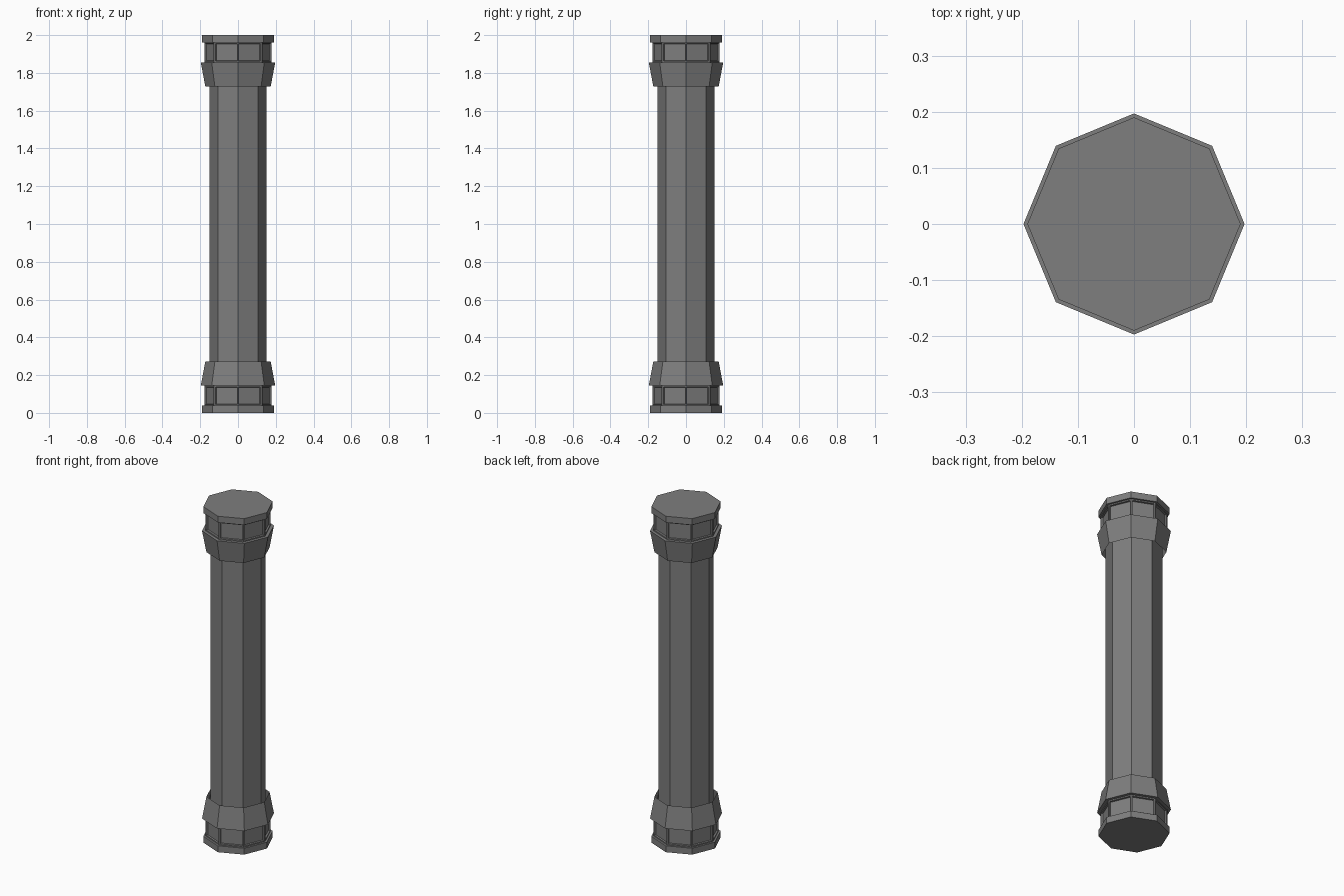
import bpy, bmesh
from math import cos, sin, pi

if "Cube" in bpy.data.objects:
    bpy.data.objects.remove(bpy.data.objects["Cube"])

SIDES = 8
dark = bpy.data.materials.new("dark_grey")
dark.diffuse_color = (0.21, 0.21, 0.21, 1)
dark.use_nodes = True
dark.node_tree.nodes["Principled BSDF"].inputs["Base Color"].default_value = dark.diffuse_color


def lathe(name, profile, cap_start=False, mirrored=True, panel_band=None):
    """Sweep an (r, z) profile round an octagon; corners lie on the axes."""
    bm = bmesh.new()
    rings = [[bm.verts.new((r * cos(2 * pi * i / SIDES), r * sin(2 * pi * i / SIDES), z))
              for i in range(SIDES)] for r, z in profile]
    panels = []
    for k in range(len(rings) - 1):
        a, b = rings[k], rings[k + 1]
        for i in range(SIDES):
            j = (i + 1) % SIDES
            f = bm.faces.new((a[i], a[j], b[j], b[i]))
            if k == panel_band:
                panels.append(f)
    if cap_start:
        bm.faces.new(rings[0][::-1])
    bm.normal_update()
    # Recessed panels, each with a narrow frame
    if panels:
        bmesh.ops.inset_individual(bm, faces=panels, thickness=0.010, depth=0)
        bmesh.ops.inset_individual(bm, faces=panels, thickness=0.002, depth=-0.010)
    # Repeat the part at the other end of the column
    if mirrored:
        dup = bmesh.ops.duplicate(bm, geom=bm.verts[:] + bm.edges[:] + bm.faces[:])["geom"]
        for v in (g for g in dup if isinstance(g, bmesh.types.BMVert)):
            v.co.z = 2 - v.co.z
        bmesh.ops.reverse_faces(bm, faces=[g for g in dup if isinstance(g, bmesh.types.BMFace)])
    me = bpy.data.meshes.new(name)
    bm.to_mesh(me)
    bm.free()
    me.materials.append(dark)
    ob = bpy.data.objects.new(name, me)
    bpy.context.collection.objects.link(ob)
    return ob


# Long plain shaft, running on inside the open collars
lathe("shaft", [(0.151, 0.144), (0.151, 1.856)], mirrored=False)
# End plates: foot and top
lathe("end_plates", [(0.19, 0), (0.19, 0.038), (0.178, 0.038)], cap_start=True)
# Panelled necks between plates and collars
lathe("panelled_necks", [(0.178, 0.038), (0.178, 0.144)], panel_band=0)
# Flared collars tapering towards the shaft, with a ledge at the wide end
lathe("collars", [(0.151, 0.144), (0.197, 0.144), (0.173, 0.272)])
